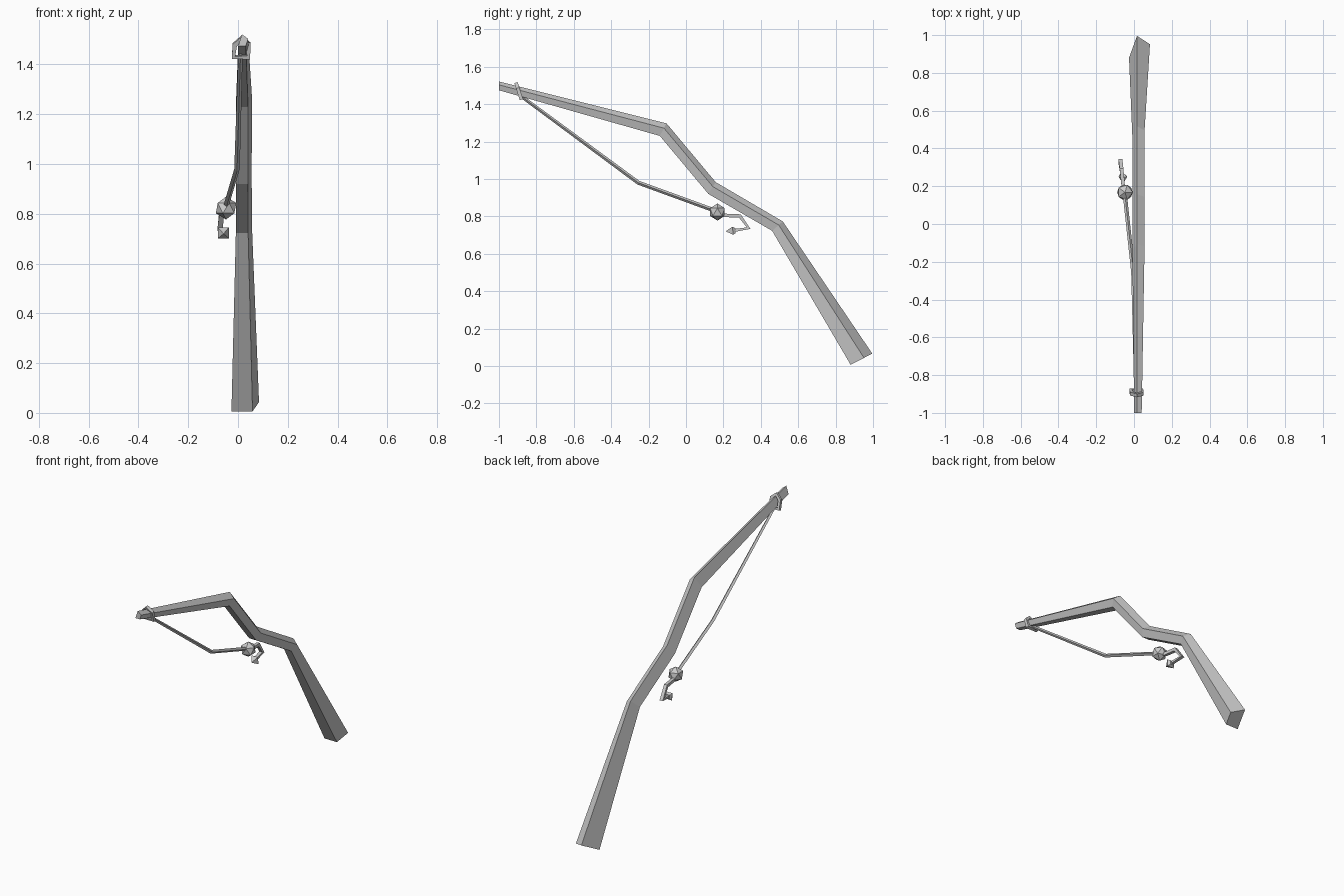
import bpy, bmesh, math
from mathutils import Vector, Matrix

if "Cube" in bpy.data.objects:
    bpy.data.objects.remove(bpy.data.objects["Cube"])


def make(name, bm):
    bmesh.ops.recalc_face_normals(bm, faces=bm.faces)
    me = bpy.data.meshes.new(name)
    bm.to_mesh(me)
    bm.free()
    ob = bpy.data.objects.new(name, me)
    bpy.context.collection.objects.link(ob)
    return ob


def tube(name, path, radii, profile, side=(1, 0, 0), closed=False, ups=None):
    """Sweep a unit profile (side, up) along a path lying roughly square to 'side'."""
    bm = bmesh.new()
    side = Vector(side).normalized()
    P = [Vector(p) for p in path]
    n, m = len(P), len(profile)
    rings = []
    for i, p in enumerate(P):
        prv = P[i - 1] if i or closed else p
        nxt = P[(i + 1) % n] if i < n - 1 or closed else p
        t = (p - prv).normalized() + (nxt - p).normalized()
        up = Vector(ups[i]).normalized() if ups else side.cross(t).normalized()
        rings.append([bm.verts.new(p + (side * a + up * b) * radii[i]) for a, b in profile])
    for i in range(n if closed else n - 1):
        r, s = rings[i], rings[(i + 1) % n]
        for j in range(m):
            k = (j + 1) % m
            bm.faces.new((r[j], r[k], s[k], s[j]))
    if not closed:
        bm.faces.new(rings[0])
        bm.faces.new(rings[-1])
    return make(name, bm)


def polygon(count, start=90):
    return [(math.cos(math.radians(start - 360 * i / count)),
             math.sin(math.radians(start - 360 * i / count))) for i in range(count)]


square = polygon(4, 45)

# Crooked rod: four of the five corners of a pentagon, thicker at the handle
X = 0.016
tube("rod",
     [(X, -1.0, 1.495), (X, -0.124, 1.26), (X, 0.137, 0.948), (X, 0.486, 0.745), (X, 0.932, 0.033)],
     [0.026, 0.042, 0.041, 0.042, 0.072], polygon(5)[:4],
     ups=[(0, 0, 1), (0, .47, .88), (0, .53, .85), (0, .75, .66), (0, .887, .46)])

# Line wrapped around the tip
axis = Vector((0, 0.95, 0.3)).normalized()
up = Vector((0, -0.3, 0.95)).normalized()
loop = [(0, 0.04), (0.027, 0.015), (0.027, -0.04), (-0.033, -0.04), (-0.028, 0.012)]
tube("tip_ring", [Vector((X - 0.001, -0.894, 1.468)) + Vector((a, 0, 0)) + up * b for a, b in loop],
     [0.013] * 5, square, side=axis, closed=True)

# Slack line from the tip to the float
tube("line", [(0.01, -0.885, 1.445), (-0.004, -0.255, 0.98), (-0.05, 0.17, 0.825)],
     [0.009, 0.011, 0.011], polygon(4))

# Float
bm = bmesh.new()
bmesh.ops.create_icosphere(bm, subdivisions=1, radius=0.046,
                           matrix=Matrix.Translation((-0.048, 0.168, 0.823)))
make("float", bm)

# Hook shank and its pointed barb
tube("hook", [(-0.052, 0.18, 0.81), (-0.058, 0.21, 0.805), (-0.066, 0.288, 0.802),
              (-0.072, 0.335, 0.737), (-0.061, 0.26, 0.725)],
     [0.012, 0.013, 0.014, 0.015, 0.011], square)
tube("hook_barb", [(-0.061, 0.265, 0.724), (-0.059, 0.25, 0.723), (-0.058, 0.214, 0.72)],
     [0.018, 0.031, 0.001], square)
